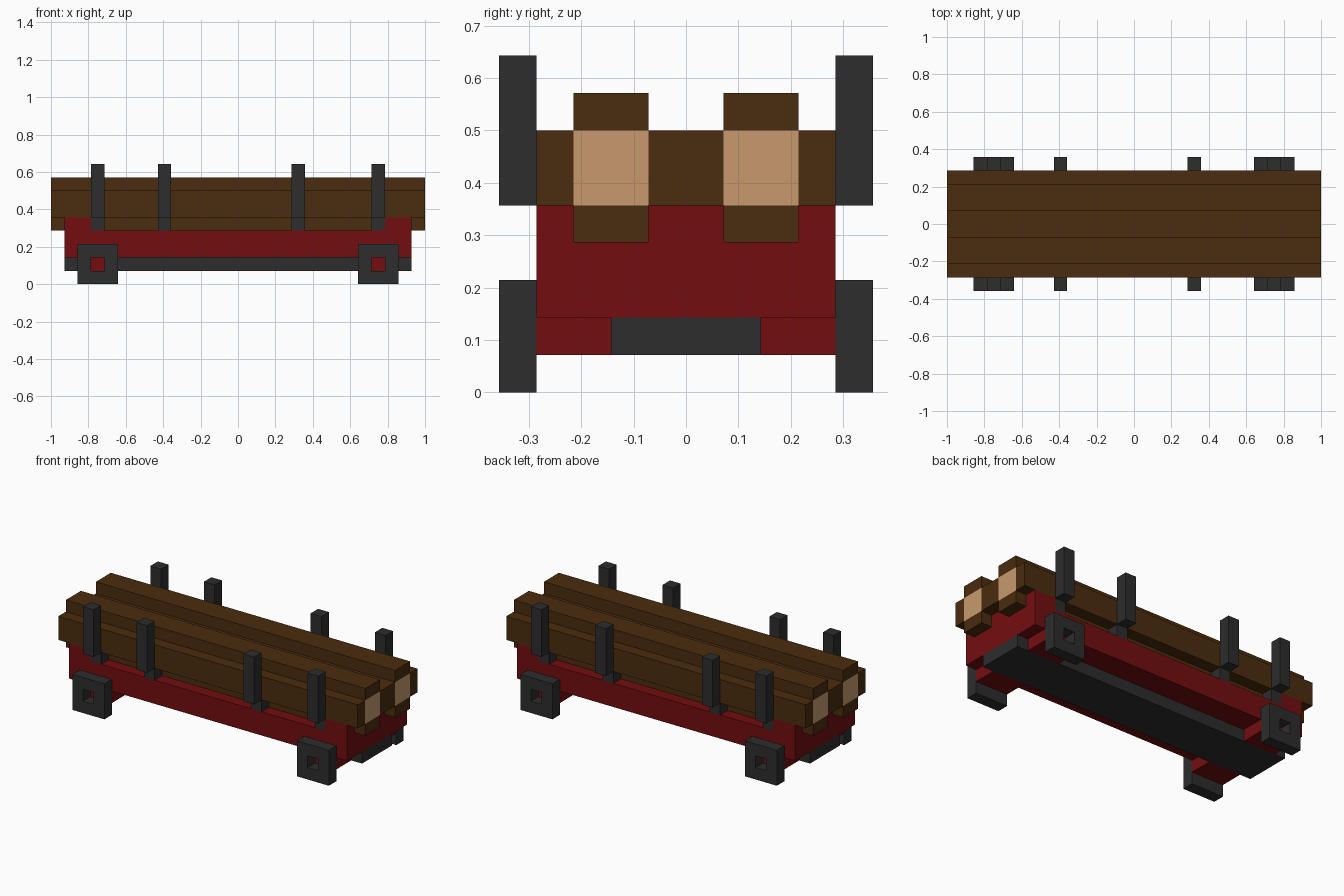
import bpy, bmesh
from mathutils import Vector

if "Cube" in bpy.data.objects:
    bpy.data.objects.remove(bpy.data.objects["Cube"])

U = 1 / 14  # one block


def material(name, rgb):
    m = bpy.data.materials.new(name)
    m.diffuse_color = (*rgb, 1)
    m.use_nodes = True
    m.node_tree.nodes["Principled BSDF"].inputs["Base Color"].default_value = m.diffuse_color
    return m


RED = material("red paint", (0.171, 0.004, 0.0048))
DARK = material("dark metal", (0.026, 0.026, 0.026))
BARK = material("brown bark", (0.069, 0.025, 0.0044))
WOOD = material("cut wood", (0.578, 0.323, 0.156))


def finish(name, bm, *mats):
    bmesh.ops.recalc_face_normals(bm, faces=bm.faces)
    me = bpy.data.meshes.new(name)
    bm.to_mesh(me)
    bm.free()
    for m in mats:
        me.materials.append(m)
    ob = bpy.data.objects.new(name, me)
    bpy.context.collection.objects.link(ob)
    return ob


def extrude(outlines, place, depth):
    """Extrude flat outlines; place maps 2D points to 3D, depth is a vector (blocks)."""
    bm = bmesh.new()
    for pts in outlines:
        bm.faces.new([bm.verts.new(Vector(place(*p)) * U) for p in pts])
    bmesh.ops.remove_doubles(bm, verts=bm.verts, dist=1e-4)
    res = bmesh.ops.extrude_face_region(bm, geom=bm.faces[:], use_keep_orig=True)
    new = [v for v in res["geom"] if isinstance(v, bmesh.types.BMVert)]
    bmesh.ops.translate(bm, verts=new, vec=Vector(depth) * U)
    return bm


def rect(a0, a1, b0, b1):
    return [(a0, b0), (a1, b0), (a1, b1), (a0, b1)]


def box(name, mat, x, y, z):
    bm = extrude([rect(*x, *y)], lambda a, b: (a, b, z[0]), (0, 0, z[1] - z[0]))
    return finish(name, bm, mat)


# Wagon body with raised bolsters at both ends
body = [(-13, 2), (13, 2), (13, 5), (11, 5), (11, 4), (-11, 4), (-11, 5), (-13, 5)]
finish("wagon_body", extrude([body], lambda a, b: (a, -4, b), (0, 8, 0)), RED)

# Chassis beam and axles
box("chassis_beam", DARK, (-13, 13), (-2, 2), (1, 2))
for end, x in (("left", -12), ("right", 9)):
    for side, y in (("front", -4), ("back", 2)):
        box(f"{end}_{side}_axle", RED, (x, x + 3), (y, y + 2), (1, 2))

    # Square ring wheels
    ring = [rect(x + i, x + i + 1, j, j + 1)
            for i in range(3) for j in range(3) if (i, j) != (1, 1)]
    for side, y in (("front", -5), ("back", 4)):
        bm = extrude(ring, lambda a, b: (a, y, b), (0, 1, 0))
        finish(f"{end}_{side}_wheel", bm, DARK)

# Two logs of plus-shaped section with pale cut ends
for side, c in (("front", -2), ("back", 2)):
    plus = [rect(c - 1, c + 1, 5, 7), rect(c - 2, c - 1, 5, 7), rect(c + 1, c + 2, 5, 7),
            rect(c - 1, c + 1, 4, 5), rect(c - 1, c + 1, 7, 8)]
    log = finish(f"{side}_log", extrude(plus, lambda a, b: (-14, a, b), (28, 0, 0)), BARK, WOOD)
    for f in log.data.polygons:
        heart = Vector((f.center.x, c * U, 6 * U))
        if abs(f.normal.x) > 0.9 and (f.center - heart).length < 0.01:
            f.material_index = 1

# Stake posts with feet
for i, x in enumerate((-11, -6, 4, 10)):
    for side, s in (("front", -1), ("back", 1)):
        box(f"{side}_post_{i + 1}", DARK, (x, x + 1), sorted((4 * s, 5 * s)), (5, 9))
        box(f"{side}_post_foot_{i + 1}", DARK, (x, x + 1), sorted((3 * s, 4 * s)), (4, 5))
